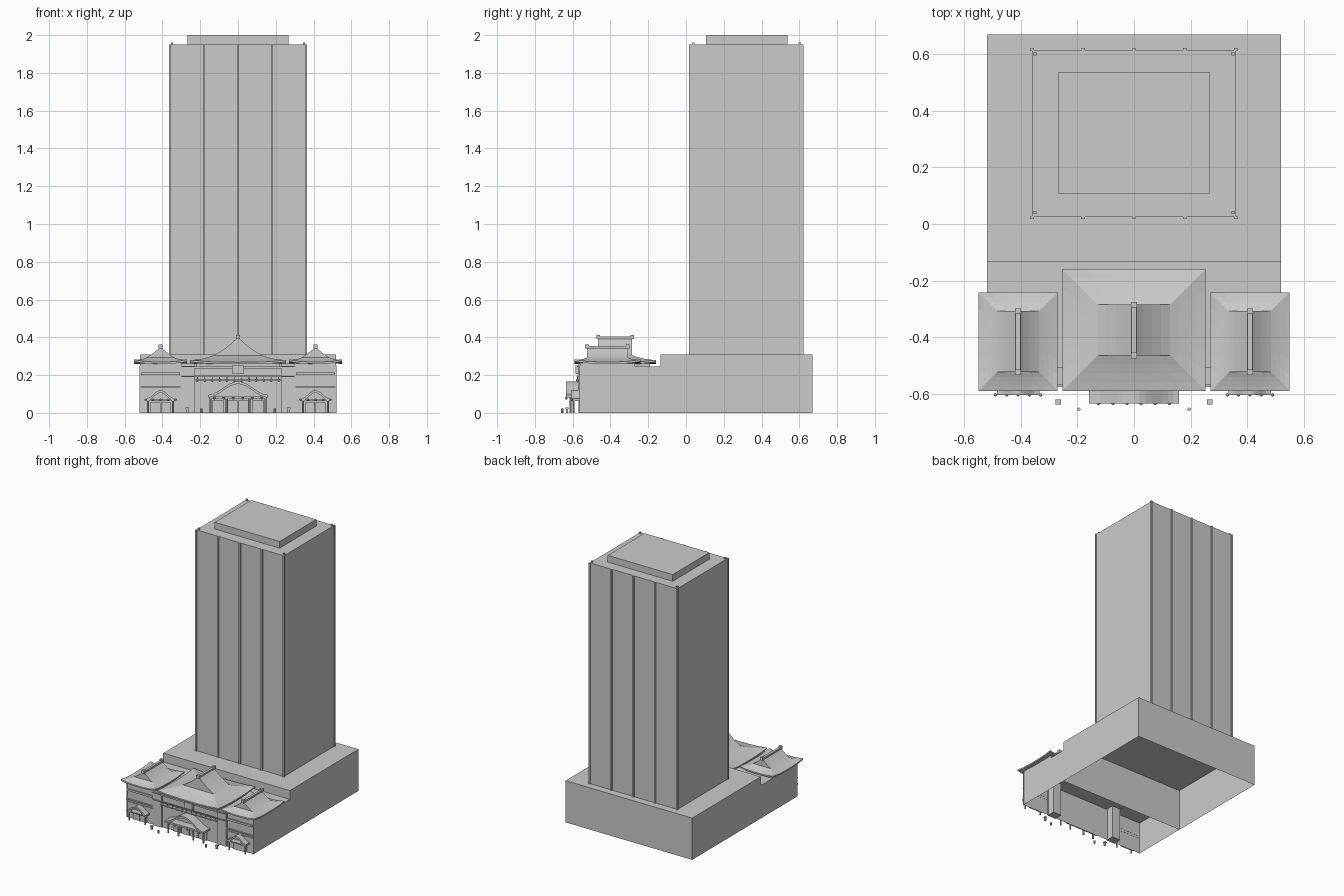
import bpy, bmesh, math

cube = bpy.data.objects.get("Cube")
if cube:
    bpy.data.objects.remove(cube)

grey = bpy.data.materials.new("plain grey")
COLOUR = (0.6, 0.6, 0.6, 1)
grey.use_nodes = True
grey.diffuse_color = COLOUR
grey.node_tree.nodes["Principled BSDF"].inputs["Base Color"].default_value = COLOUR


def finish(name, bm):
    bmesh.ops.recalc_face_normals(bm, faces=bm.faces)
    mesh = bpy.data.meshes.new(name)
    bm.to_mesh(mesh)
    bm.free()
    mesh.materials.append(grey)
    obj = bpy.data.objects.new(name, mesh)
    bpy.context.collection.objects.link(obj)
    return obj


def box(name, x, y, z, open_bottom=False):
    """Box from (low, high) pairs on each axis."""
    bm = bmesh.new()
    bmesh.ops.create_cube(bm, size=1)
    for v in bm.verts:
        v.co = [lo + (c + 0.5) * (hi - lo) for c, (lo, hi) in zip(v.co, (x, y, z))]
    obj = finish(name, bm)
    if open_bottom:
        bm = bmesh.new()
        bm.from_mesh(obj.data)
        down = [f for f in bm.faces if f.normal.z < -0.9]
        bmesh.ops.delete(bm, geom=down, context='FACES_ONLY')
        bm.to_mesh(obj.data)
        bm.free()
    return obj


def block(name, cx, cy, w, d, z0, z1):
    return box(name, (cx - w / 2, cx + w / 2), (cy - d / 2, cy + d / 2), (z0, z1))


def post(name, x, y, r, z0, z1, sides=8):
    bm = bmesh.new()
    bmesh.ops.create_cone(bm, cap_ends=True, segments=sides, radius1=r, radius2=r, depth=z1 - z0)
    bmesh.ops.translate(bm, verts=bm.verts, vec=(x, y, (z0 + z1) / 2))
    return finish(name, bm)


def lantern(name, x, y, z, r=0.007):
    bm = bmesh.new()
    bmesh.ops.create_uvsphere(bm, u_segments=8, v_segments=6, radius=r)
    bmesh.ops.translate(bm, verts=bm.verts, vec=(x, y, z))
    return finish(name, bm)


def hip_gable_roof(name, cx, y0, y1, half, skirt, eave, base, top, lift):
    """Curved hipped skirt with upturned corners, under a gable whose ridge runs along y."""
    bm = bmesh.new()
    cy, deep, rings, seg = (y0 + y1) / 2, (y1 - y0) / 2, 4, 6
    loops = []
    for i in range(rings + 1):
        t = i / rings
        a, b = half - skirt * t, deep - skirt * t
        z = eave + (base - eave) * (0.7 * t + 0.3 * t * t)
        ring = []
        corners = [(-a, -b), (a, -b), (a, b), (-a, b)]
        for k in range(4):
            p, q = corners[k], corners[(k + 1) % 4]
            for s in range(seg):
                u = s / seg
                up = lift * (1 - t) ** 2 * abs(2 * u - 1) ** 3
                ring.append(bm.verts.new((cx + p[0] + (q[0] - p[0]) * u,
                                          cy + p[1] + (q[1] - p[1]) * u, z + up)))
        loops.append(ring)
    n = 4 * seg
    for low, high in zip(loops, loops[1:]):
        for j in range(n):
            bm.faces.new((low[j], low[(j + 1) % n], high[(j + 1) % n], high[j]))
    # soffit under the eaves
    bm.faces.new([bm.verts.new((v.co.x, v.co.y, v.co.z - 0.01)) for v in loops[0]])
    bm.verts.ensure_lookup_table()
    lower = list(bm.verts)[-n:]
    for j in range(n):
        bm.faces.new((lower[j], lower[(j + 1) % n], loops[0][(j + 1) % n], loops[0][j]))
    # gable with concave slopes
    a, b = half - skirt, deep - skirt
    front, back = [], []
    for i in range(-4, 5):
        u = 1 - abs(i) / 4
        z = base + (top - base) * (0.7 * u + 0.3 * u * u)
        front.append(bm.verts.new((cx + a * i / 4, cy - b, z)))
        back.append(bm.verts.new((cx + a * i / 4, cy + b, z)))
    for i in range(8):
        bm.faces.new((front[i], front[i + 1], back[i + 1], back[i]))
    bm.faces.new(front)
    bm.faces.new(back)
    finish(name, bm)
    # ridge beam and end ornaments
    block(name + "_ridge", cx, cy, 0.018, 2 * b, top - 0.008, top + 0.004)
    for y in (cy - b, cy + b):
        block(name + "_ridge_end", cx, y, 0.022, 0.02, top - 0.01, top + 0.012)


def arched_canopy(name, cx, half, y0, y1, z_end, z_top):
    """Entrance canopy with a bell-curved front."""
    bm = bmesh.new()
    pts = []
    for i in range(17):
        u = -1 + i / 8
        pts.append((cx + half * u, z_end + (z_top - z_end) * (0.5 + 0.5 * math.cos(math.pi * u))))
    lower = [(x, z - 0.014) for x, z in reversed(pts)]
    face = bm.faces.new([bm.verts.new((x, y0, z)) for x, z in pts + lower])
    out = bmesh.ops.extrude_face_region(bm, geom=[face])
    verts = [g for g in out["geom"] if isinstance(g, bmesh.types.BMVert)]
    bmesh.ops.translate(bm, verts=verts, vec=(0, y1 - y0, 0))
    finish(name, bm)


# Podium and lower front hall
box("podium", (-0.52, 0.52), (-0.135, 0.67), (0, 0.31), True)
box("front_hall", (-0.52, 0.52), (-0.56, -0.135), (0, 0.245), True)

# Tower with vertical fins, roof block and corner lights
box("tower", (-0.36, 0.36), (0.025, 0.615), (0.31, 1.95))
box("tower_cap", (-0.267, 0.267), (0.107, 0.537), (1.95, 2.0))
for i in range(-2, 3):
    for y in (0.023, 0.617):
        block("tower_fin", i * 0.18, y, 0.012, 0.012, 0.31, 1.951)
for x in (-0.35, 0.35):
    for y in (0.04, 0.602):
        block("corner_light", x, y, 0.011, 0.011, 1.95, 1.962)

# Main roof and upper storey of the centre
hip_gable_roof("main_roof", 0, -0.59, -0.16, 0.253, 0.125, 0.268, 0.305, 0.4, 0.012)
box("centre_upper_wall", (-0.22, 0.22), (-0.56, -0.19), (0.24, 0.264))
box("centre_ledge", (-0.23, 0.23), (-0.58, -0.56), (0.17, 0.178))
box("centre_rail", (-0.23, 0.23), (-0.578, -0.572), (0.193, 0.198))
box("centre_lintel", (-0.23, 0.23), (-0.568, -0.56), (0.235, 0.245))
box("name_board", (-0.032, 0.032), (-0.585, -0.56), (0.205, 0.25))
for i in range(12):
    x = -0.215 + i * 0.43 / 11
    lantern("ledge_lantern", x, -0.575, 0.173)
    block("rail_post", x, -0.575, 0.004, 0.004, 0.178, 0.194)

# Main entrance
arched_canopy("main_canopy", 0, 0.16, -0.635, -0.56, 0.095, 0.167)
box("main_canopy_beam", (-0.15, 0.15), (-0.62, -0.56), (0.075, 0.088))
for x in (-0.145, -0.06, 0.06, 0.145):
    post("entrance_post", x, -0.612, 0.006, 0, 0.08)
for i in range(6):
    lantern("entrance_lantern", -0.125 + i * 0.05, -0.633, 0.078)
for i in range(4):
    block("entrance_door", -0.105 + i * 0.07, -0.564, 0.064, 0.008, 0, 0.065)

for s in (-1, 1):
    cx = s * 0.41
    # Side wing roof, ledges and window band
    hip_gable_roof("wing_roof", cx, -0.59, -0.242, 0.14, 0.066, 0.27, 0.293, 0.35, 0.012)
    box("wing_upper_wall", (cx - 0.11, cx + 0.11), (-0.56, -0.27), (0.24, 0.266))
    block("wing_window_band", cx, -0.565, 0.205, 0.01, 0.2, 0.214)
    block("wing_ledge", cx, -0.565, 0.22, 0.012, 0.134, 0.14)
    block("wing_lower_ledge", cx, -0.563, 0.22, 0.008, 0.116, 0.12)
    for x in (cx - 0.108, cx + 0.108):
        block("wing_pilaster", x, -0.562, 0.006, 0.006, 0, 0.25)
    # Wing entrance
    arched_canopy("wing_canopy", cx, 0.075, -0.605, -0.56, 0.077, 0.12)
    block("wing_canopy_beam", cx, -0.58, 0.14, 0.04, 0.062, 0.07)
    for x in (cx - 0.066, cx + 0.066):
        post("wing_post", x, -0.595, 0.005, 0, 0.066)
    for i in range(5):
        lantern("wing_lantern", cx - 0.08 + i * 0.04, -0.604, 0.07, 0.006)
    for x in (cx - 0.028, cx + 0.028):
        block("wing_door", x, -0.564, 0.053, 0.008, 0, 0.055)
    # Link between wing and centre
    box("link_wall", sorted((s * 0.23, s * 0.3)), (-0.568, -0.505), (0.0, 0.262))
    for z in (0.19, 0.242):
        block("link_ledge", s * 0.265, -0.57, 0.07, 0.012, z, z + 0.006)
    # Standing lanterns at the forecourt
    block("forecourt_lantern", s * 0.268, -0.63, 0.012, 0.012, 0, 0.02)
    block("forecourt_lantern_cap", s * 0.268, -0.63, 0.018, 0.018, 0.02, 0.028)
    post("forecourt_bollard", s * 0.195, -0.655, 0.006, 0, 0.022)
